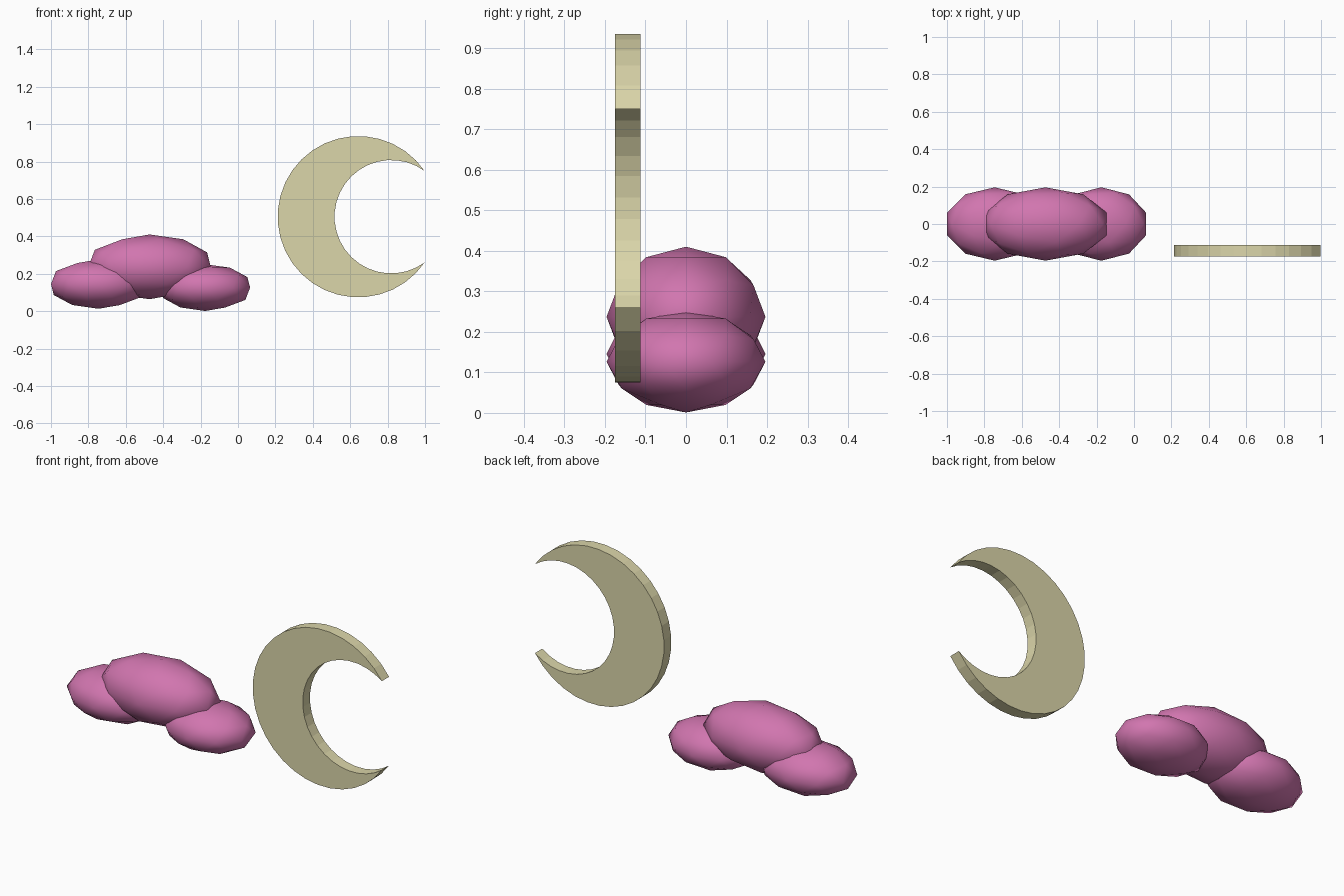
import bpy
import bmesh
from math import acos, cos, pi, sin, sqrt
from mathutils import Matrix

cube = bpy.data.objects.get("Cube")
if cube:
    bpy.data.objects.remove(cube, do_unlink=True)


def make_material(name, rgb):
    mat = bpy.data.materials.new(name)
    mat.use_nodes = True
    color = (*rgb, 1.0)
    mat.diffuse_color = color
    mat.node_tree.nodes["Principled BSDF"].inputs["Base Color"].default_value = color
    return mat


def add_object(name, bm, mat, smooth):
    mesh = bpy.data.meshes.new(name)
    for face in bm.faces:
        face.smooth = smooth
    bm.to_mesh(mesh)
    bm.free()
    mesh.materials.append(mat)
    obj = bpy.data.objects.new(name, mesh)
    bpy.context.collection.objects.link(obj)
    return obj


pink = make_material("cloud pink", (0.64, 0.18, 0.43))
cream = make_material("moon cream", (0.71, 0.67, 0.40))


# Cloud: three overlapping stretched low-poly puffs
def add_puff(name, center, radii):
    bm = bmesh.new()
    bmesh.ops.create_icosphere(bm, subdivisions=2, radius=1)
    bm.transform(Matrix.Translation(center) @ Matrix.Diagonal((*radii, 1)))
    add_object(name, bm, pink, True)


add_puff("cloud_middle_puff", (-0.473, 0, 0.237), (0.344, 0.196, 0.173))
add_puff("cloud_right_puff", (-0.745, 0, 0.145), (0.268, 0.196, 0.132))
add_puff("cloud_left_puff", (-0.175, 0, 0.126), (0.252, 0.196, 0.125))


# Moon: crescent between two circles, extruded along y
def arc(cx, radius, start, steps):
    """Points from the upper tip round the -x side to the lower tip."""
    sweep = 2 * pi - 2 * start
    return [(cx + radius * cos(start + sweep * i / steps),
             radius * sin(start + sweep * i / steps)) for i in range(steps + 1)]


outer_x, outer_r = 0.643, 0.431
inner_x, inner_r = 0.819, 0.303
gap = inner_x - outer_x
tip = (outer_r ** 2 - inner_r ** 2 + gap ** 2) / (2 * gap)
outer = arc(outer_x, outer_r, acos(tip / outer_r), 29)
inner = arc(inner_x, inner_r, acos((tip - gap) / inner_r), 25)
outline = outer + inner[-2:0:-1]

bm = bmesh.new()
front = bm.faces.new([bm.verts.new((x, -0.175, 0.505 + z)) for x, z in outline])
extruded = bmesh.ops.extrude_face_region(bm, geom=[front], use_keep_orig=True)
back = [v for v in extruded["geom"] if isinstance(v, bmesh.types.BMVert)]
bmesh.ops.translate(bm, verts=back, vec=(0, 0.063, 0))
bmesh.ops.recalc_face_normals(bm, faces=bm.faces[:])
add_object("crescent_moon", bm, cream, False)
